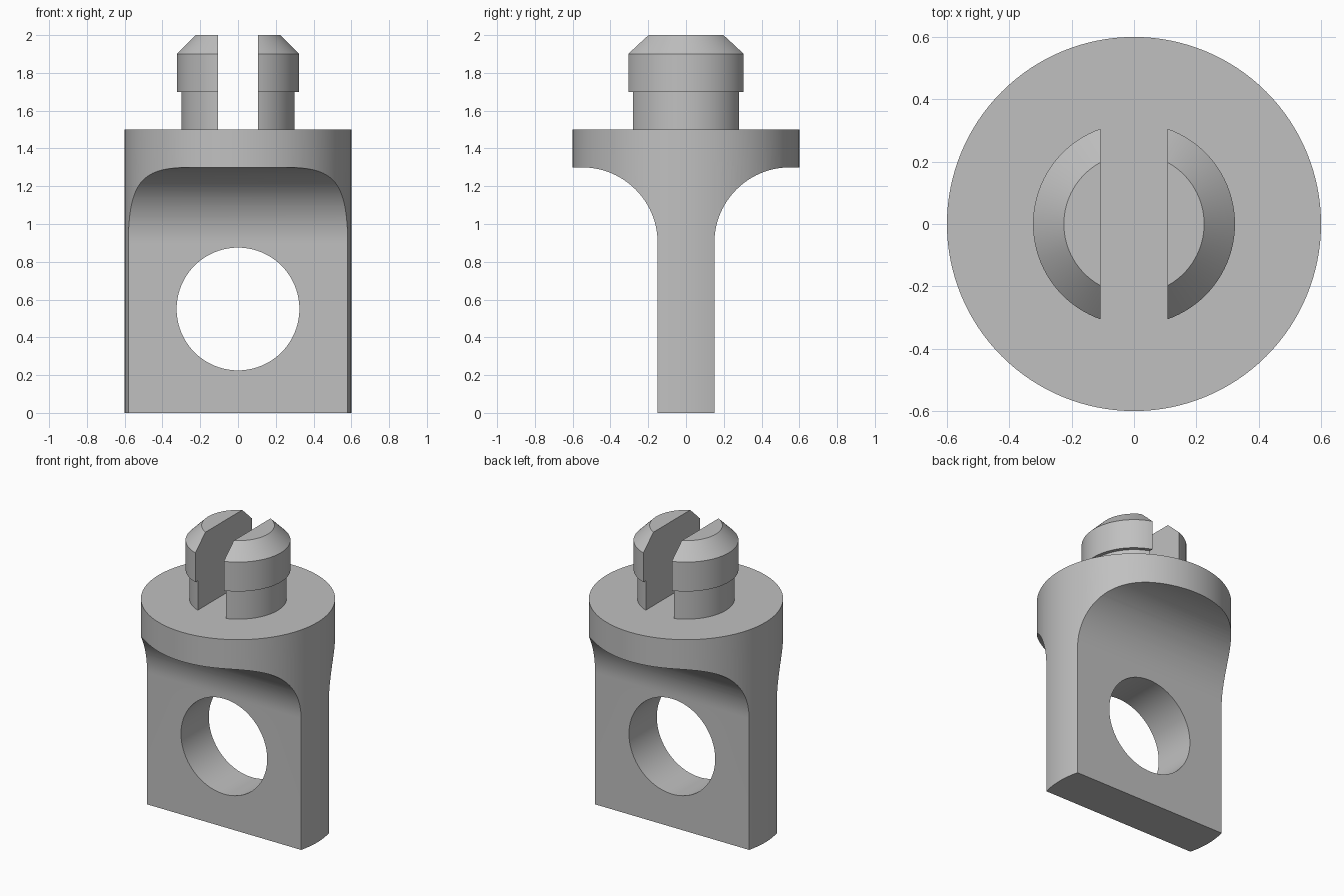
import bpy, bmesh
from math import sin, cos, pi, radians

if "Cube" in bpy.data.objects:
    bpy.data.objects.remove(bpy.data.objects["Cube"])

grey = bpy.data.materials.new("plain grey")
grey.use_nodes = True
COLOUR = (0.53, 0.53, 0.53, 1)
grey.diffuse_color = COLOUR
grey.node_tree.nodes["Principled BSDF"].inputs["Base Color"].default_value = COLOUR


def prism(name, outline, depth):
    """Extrude a closed outline of 3D points along a vector."""
    bm = bmesh.new()
    face = bm.faces.new([bm.verts.new(p) for p in outline])
    extruded = bmesh.ops.extrude_face_region(bm, geom=[face], use_keep_orig=True)
    moved = [g for g in extruded["geom"] if isinstance(g, bmesh.types.BMVert)]
    bmesh.ops.translate(bm, verts=moved, vec=depth)
    return finish(name, bm)


def lathe(name, profile, steps=96):
    """Solid of revolution about z from (radius, height) pairs, capped flat."""
    bm = bmesh.new()
    rings = [[bm.verts.new((r * cos(2 * pi * i / steps), r * sin(2 * pi * i / steps), z))
              for i in range(steps)] for r, z in profile]
    for low, high in zip(rings, rings[1:]):
        for i in range(steps):
            j = (i + 1) % steps
            bm.faces.new((low[i], low[j], high[j], high[i]))
    bm.faces.new(rings[0])
    bm.faces.new(rings[-1])
    return finish(name, bm)


def finish(name, bm):
    bmesh.ops.recalc_face_normals(bm, faces=bm.faces)
    mesh = bpy.data.meshes.new(name)
    bm.to_mesh(mesh)
    bm.free()
    mesh.materials.append(grey)
    obj = bpy.data.objects.new(name, mesh)
    bpy.context.collection.objects.link(obj)
    return obj


def select_only(obj):
    bpy.ops.object.select_all(action="DESELECT")
    obj.select_set(True)
    bpy.context.view_layer.objects.active = obj


def combine(obj, tool, operation):
    """Apply a boolean and discard the tool."""
    mod = obj.modifiers.new(operation, "BOOLEAN")
    mod.object, mod.operation, mod.solver = tool, operation, "EXACT"
    select_only(obj)
    bpy.ops.object.modifier_apply(modifier=mod.name)
    bpy.data.objects.remove(tool)


# Body: a round bar trimmed to a flat tongue that flares into a disc
body = lathe("tongue_and_collar", [(0.6, 0), (0.6, 1.5)], 128)
R, HALF, FLARE = 0.4, 0.15, 0.9
arc = [(HALF + R - R * cos(a), FLARE + R * sin(a))
       for a in (pi / 2 * i / 24 for i in range(25))]
side = [(HALF, -0.1)] + arc + [(0.7, FLARE + R), (0.7, 1.6)]
outline = side + [(-y, z) for y, z in reversed(side)]
combine(body, prism("flare_tool", [(-0.8, y, z) for y, z in outline], (1.6, 0, 0)), "INTERSECT")

# Cross hole through the tongue
circle = [(0.325 * cos(2 * pi * i / 96), -0.5, 0.55 + 0.325 * sin(2 * pi * i / 96))
          for i in range(96)]
combine(body, prism("hole_tool", circle, (0, 1, 0)), "DIFFERENCE")

# Split snap stud on top
stud = lathe("split_stud", [(0.3, 1.49), (0.3, 1.7), (0.324, 1.7), (0.324, 1.9), (0.225, 2)])
S = 0.107
slot = [(-S, -0.5, 1.4), (S, -0.5, 1.4), (S, -0.5, 2.1), (-S, -0.5, 2.1)]
combine(stud, prism("slot_tool", slot, (0, 1, 0)), "DIFFERENCE")

for part in (body, stud):
    select_only(part)
    bpy.ops.object.shade_smooth_by_angle(angle=radians(30))
